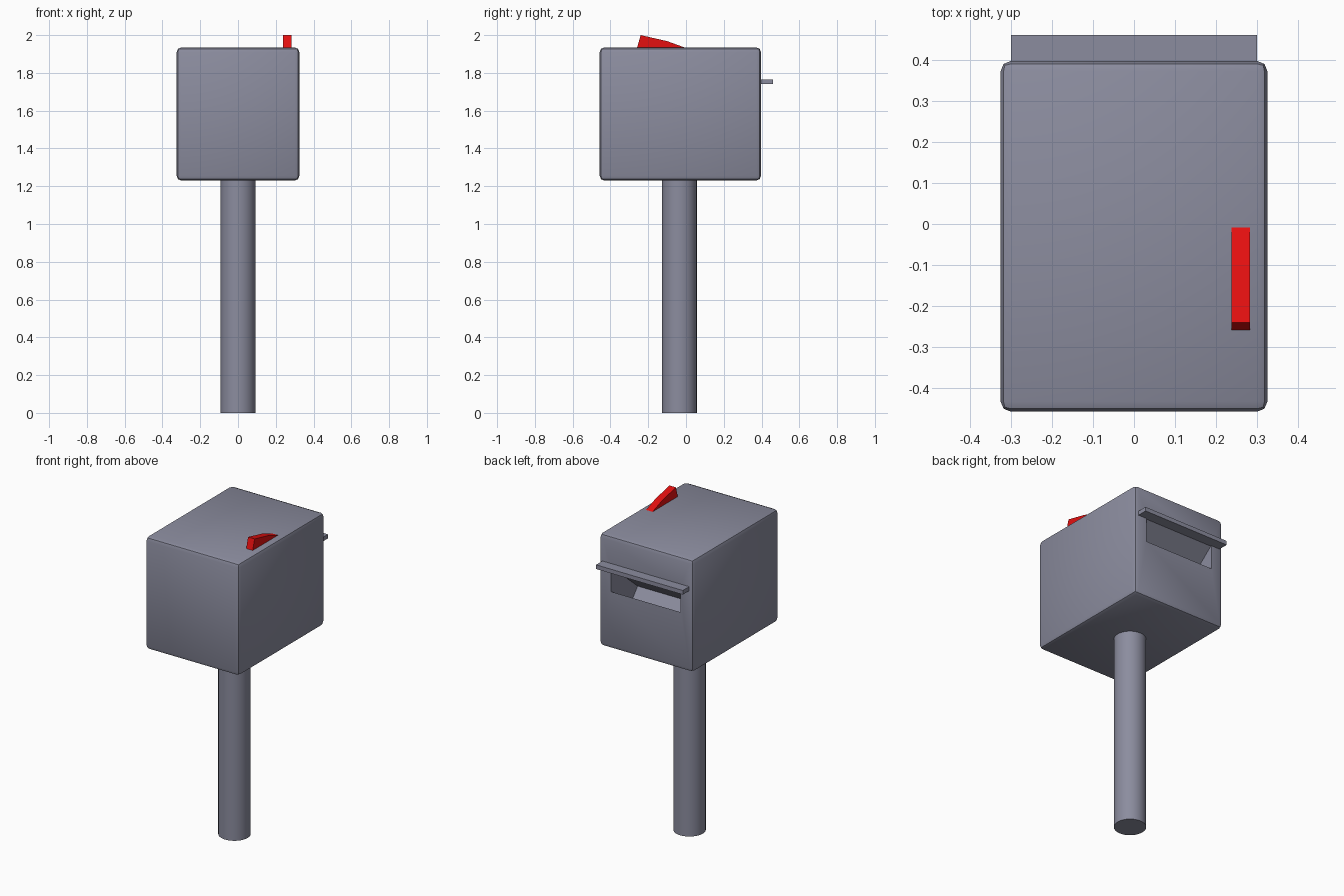
import bpy
import bmesh
from mathutils import Vector
from math import radians

old = bpy.data.objects.get("Cube")
if old:
    bpy.data.objects.remove(old, do_unlink=True)


def material(name, rgb):
    m = bpy.data.materials.new(name)
    m.use_nodes = True
    m.diffuse_color = (*rgb, 1)
    m.node_tree.nodes["Principled BSDF"].inputs["Base Color"].default_value = (*rgb, 1)
    return m


GRAY = material("blue gray metal", (0.26, 0.265, 0.345))
RED = material("flag red", (0.78, 0.005, 0.005))


def extrude_x(name, profile, x0, x1, mat):
    """Closed (y, z) outline swept from x0 to x1."""
    bm = bmesh.new()
    face = bm.faces.new([bm.verts.new((x0, y, z)) for y, z in profile])
    swept = bmesh.ops.extrude_face_region(bm, geom=[face])["geom"]
    verts = [v for v in swept if isinstance(v, bmesh.types.BMVert)]
    bmesh.ops.translate(bm, verts=verts, vec=Vector((x1 - x0, 0, 0)))
    bmesh.ops.recalc_face_normals(bm, faces=bm.faces)
    mesh = bpy.data.meshes.new(name)
    bm.to_mesh(mesh)
    bm.free()
    obj = bpy.data.objects.new(name, mesh)
    mesh.materials.append(mat)
    bpy.context.collection.objects.link(obj)
    return obj


def rect(y0, y1, z0, z1):
    return [(y0, z0), (y1, z0), (y1, z1), (y0, z1)]


def activate(obj):
    bpy.ops.object.select_all(action="DESELECT")
    obj.select_set(True)
    bpy.context.view_layer.objects.active = obj


def smooth(obj):
    activate(obj)
    bpy.ops.object.shade_smooth_by_angle(angle=radians(30))


# Box with softened edges
box = extrude_x("mail_box", rect(-0.457, 0.397, 1.23, 1.935), -0.325, 0.325, GRAY)
bevel = box.modifiers.new("soft_edges", "BEVEL")
bevel.width = 0.025
bevel.segments = 2

# Downward sloping mail chute cut into the back
chute = [(0.5, 1.745), (0.397, 1.745), (0.135, 1.525),
         (0.21, 1.435), (0.397, 1.59), (0.5, 1.59)]
cutter = extrude_x("chute_cutter", chute, -0.24, 0.24, GRAY)
cut = box.modifiers.new("mail_chute", "BOOLEAN")
cut.operation = "DIFFERENCE"
cut.solver = "EXACT"
cut.object = cutter
activate(box)
for name in [m.name for m in box.modifiers]:
    bpy.ops.object.modifier_apply(modifier=name)
bpy.data.objects.remove(cutter, do_unlink=True)
smooth(box)

# Rain flap above the slot
extrude_x("slot_flap", rect(0.385, 0.46, 1.74, 1.766), -0.3, 0.3, GRAY)

# Raised signal flag on the lid
flag = [(-0.26, 1.93), (0.005, 1.93), (-0.1, 1.968), (-0.24, 2.0)]
extrude_x("signal_flag", flag, 0.238, 0.283, RED)

# Round post
bpy.ops.mesh.primitive_cylinder_add(vertices=32, radius=0.092, depth=1.24,
                                    location=(0, -0.035, 0.62))
post = bpy.context.object
post.name = "post"
post.data.materials.append(GRAY)
smooth(post)
